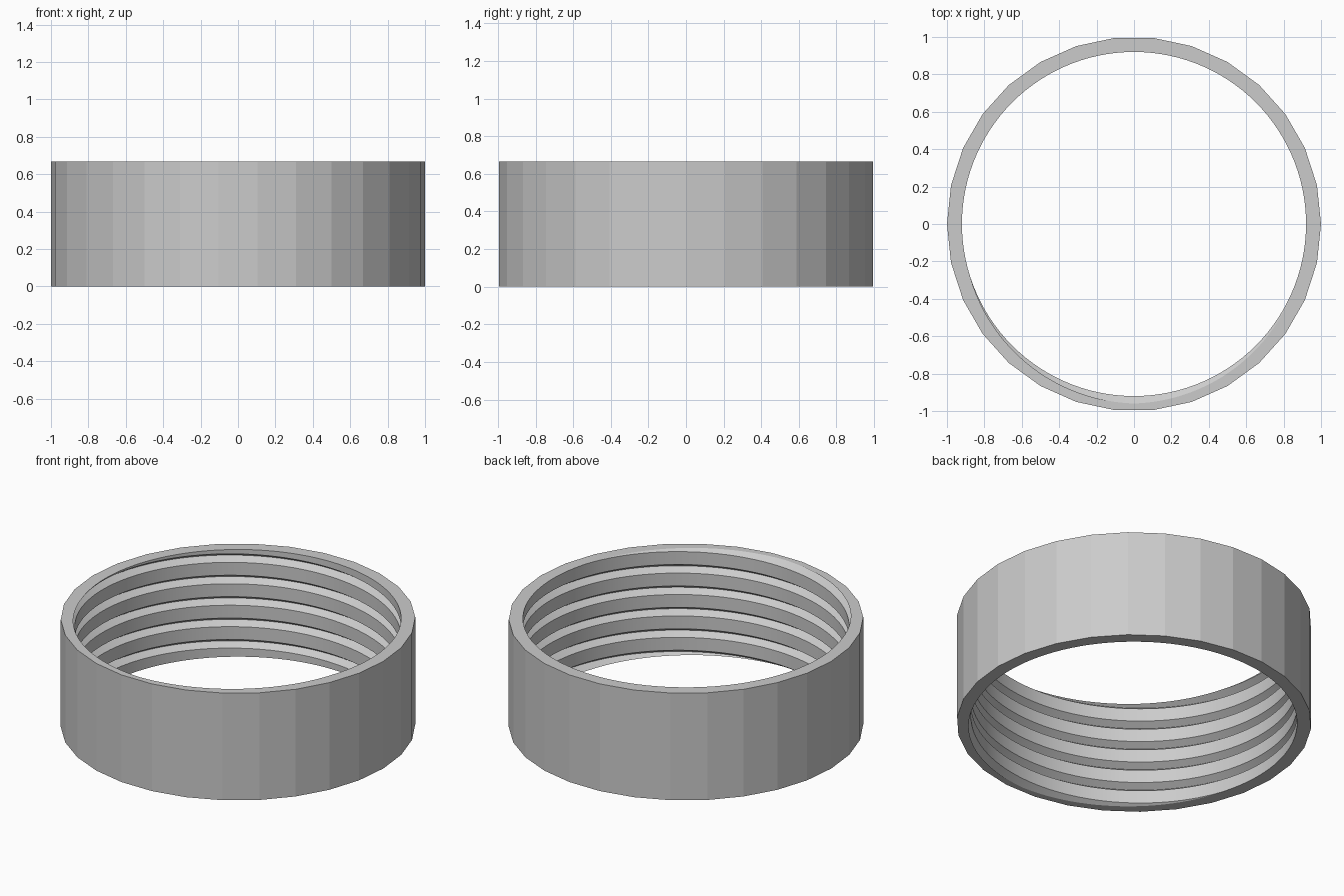
import bpy, bmesh
from math import cos, sin, tau
from mathutils import Vector

cube = bpy.data.objects.get("Cube")
if cube:
    bpy.data.objects.remove(cube, do_unlink=True)

HEIGHT = 0.667
TURNS = 5
PITCH = HEIGHT / TURNS
OUTER, CREST, ROOT = 1.0, 0.92, 0.96
SIDES, SEGMENTS = 30, 120
# One thread pitch: V groove root, then a flat crest (radius, fraction of pitch)
PROFILE = [(ROOT, 0.0), (CREST, 0.2), (CREST, 0.8), (ROOT, 1.0)]

material = bpy.data.materials.new("grey")
material.use_nodes = True
grey = (0.6, 0.6, 0.6, 1)
material.diffuse_color = grey
material.node_tree.nodes["Principled BSDF"].inputs["Base Color"].default_value = grey

bm = bmesh.new()


def thread_point(turn, seg, radius, rise):
    """Point on the right-handed helical bore."""
    a = tau * seg / SEGMENTS
    z = PITCH * (turn + rise + seg / SEGMENTS - 0.75)
    return bm.verts.new((radius * cos(a), radius * sin(a), z))


# Threaded bore, swept past both ends
for turn in range(-2, TURNS + 2):
    for seg in range(SEGMENTS):
        for (r0, h0), (r1, h1) in zip(PROFILE, PROFILE[1:]):
            bm.faces.new([thread_point(turn, seg, r0, h0),
                          thread_point(turn, seg + 1, r0, h0),
                          thread_point(turn, seg + 1, r1, h1),
                          thread_point(turn, seg, r1, h1)])
bmesh.ops.remove_doubles(bm, verts=bm.verts[:], dist=1e-5)

# Trim the bore flat at the bottom and top
for z, up in ((0, -1), (HEIGHT, 1)):
    bmesh.ops.bisect_plane(bm, geom=bm.verts[:] + bm.edges[:] + bm.faces[:],
                           dist=1e-6, plane_co=(0, 0, z), plane_no=(0, 0, up),
                           clear_outer=True)
bmesh.ops.remove_doubles(bm, verts=bm.verts[:], dist=1e-5)

# Faceted outer wall
rings = [[bm.verts.new((OUTER * cos(tau * i / SIDES), OUTER * sin(tau * i / SIDES), z))
          for i in range(SIDES)] for z in (0, HEIGHT)]
for i in range(SIDES):
    j = (i + 1) % SIDES
    bm.faces.new((rings[0][i], rings[0][j], rings[1][j], rings[1][i]))

# Flat end rims joining the wall to the bore
for z, up in ((0, -1), (HEIGHT, 1)):
    rim = [e for e in bm.edges if e.is_boundary
           and all(abs(v.co.z - z) < 1e-4 for v in e.verts)]
    bmesh.ops.triangle_fill(bm, edges=rim, use_beauty=True, normal=Vector((0, 0, up)))
bmesh.ops.recalc_face_normals(bm, faces=bm.faces[:])

mesh = bpy.data.meshes.new("threaded_ring")
bm.to_mesh(mesh)
bm.free()
mesh.materials.append(material)
ring = bpy.data.objects.new("threaded_ring", mesh)
bpy.context.collection.objects.link(ring)

# Smooth bore, crisp outer facets
bpy.ops.object.select_all(action='DESELECT')
ring.select_set(True)
bpy.context.view_layer.objects.active = ring
bpy.ops.object.shade_smooth_by_angle(angle=tau / 45)
